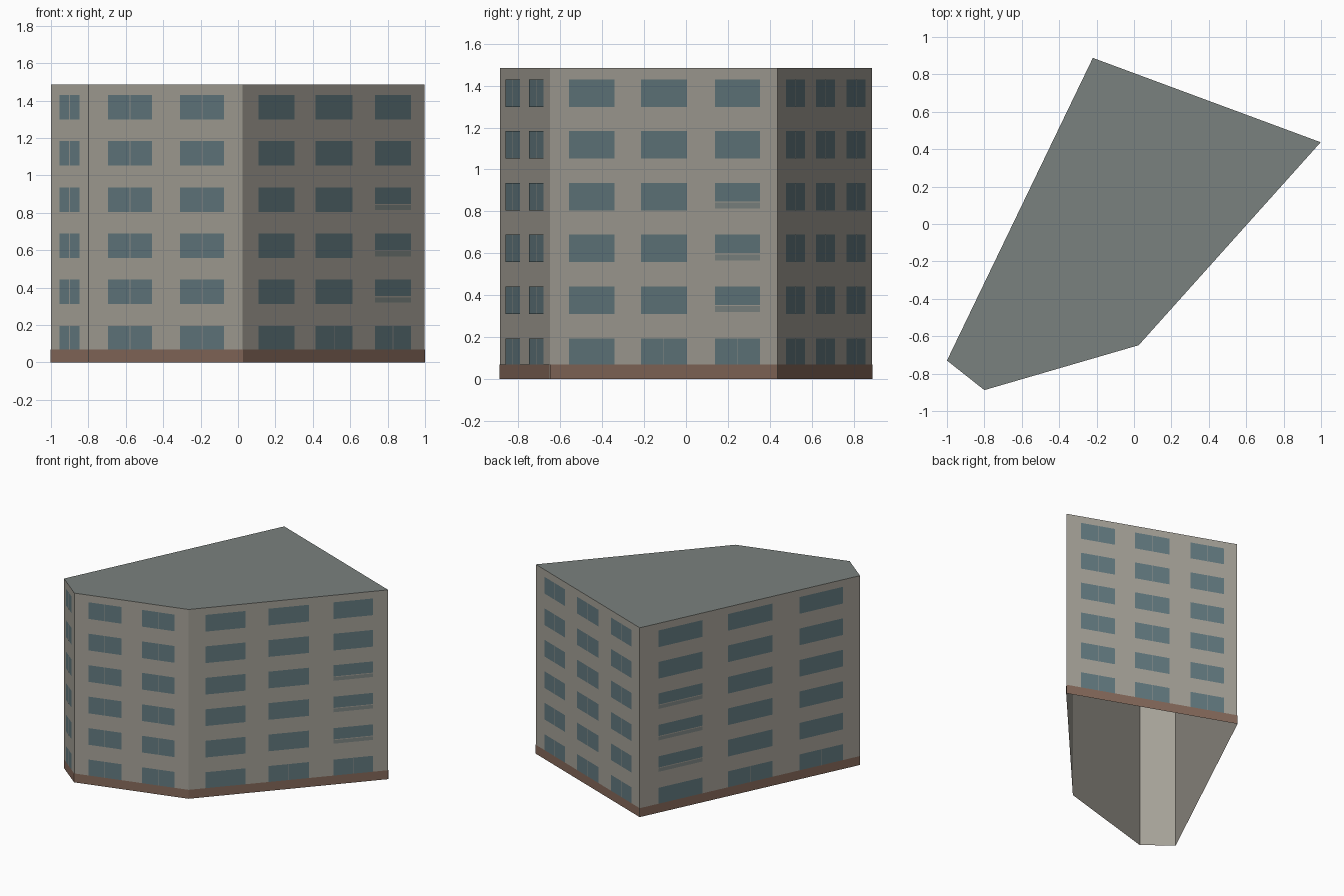
import bpy
from mathutils import Vector

if "Cube" in bpy.data.objects:
    bpy.data.objects.remove(bpy.data.objects["Cube"])

H = 1.485
CORNERS = [Vector(c) for c in
           [(-1, -.73), (-.8, -.888), (.025, -.648), (.998, .437), (-.22, .888)]]
N = len(CORNERS)


def material(name, rgb):
    m = bpy.data.materials.new(name)
    m.diffuse_color = (*rgb, 1)
    m.use_nodes = True
    m.node_tree.nodes["Principled BSDF"].inputs["Base Color"].default_value = m.diffuse_color
    return m


WALL = material("wall", (.38, .36, .315))
ROOF = material("roof", (.195, .22, .21))
BASE = material("base_brown", (.24, .145, .105))
GLASS = material("glass", (.125, .195, .215))
FRAME = material("frame", (.30, .31, .29))
LEDGE = material("ledge", (.22, .25, .24))


def mesh_object(name, verts, faces, mat):
    me = bpy.data.meshes.new(name)
    me.from_pydata(verts, [], faces)
    me.materials.append(mat)
    ob = bpy.data.objects.new(name, me)
    bpy.context.collection.objects.link(ob)
    return ob


class Panels:
    """Collects flat rectangles lying just outside the walls."""
    def __init__(self, name, mat, offset):
        self.name, self.mat, self.offset = name, mat, offset
        self.verts, self.faces = [], []

    def add(self, wall, t0, t1, z0, z1):
        a, b = CORNERS[wall], CORNERS[(wall + 1) % N]
        d = (b - a).normalized()
        out = Vector((d.y, -d.x)) * self.offset
        p, q = a.lerp(b, t0) + out, a.lerp(b, t1) + out
        n = len(self.verts)
        self.verts += [(*p, z0), (*q, z0), (*q, z1), (*p, z1)]
        self.faces.append((n, n + 1, n + 2, n + 3))

    def build(self):
        mesh_object(self.name, self.verts, self.faces, self.mat)


# Walls, open at the bottom, and flat roof
ring = [(*c, 0) for c in CORNERS] + [(*c, H) for c in CORNERS]
mesh_object("walls", ring,
            [(i, (i + 1) % N, (i + 1) % N + N, i + N) for i in range(N)], WALL)
mesh_object("roof", [(*c, H) for c in CORNERS], [tuple(range(N))], ROOF)

base = Panels("base_band", BASE, .002)
glass = Panels("windows", GLASS, .002)
frames = Panels("window_mullions", FRAME, .003)
ledges = Panels("balcony_ledges", LEDGE, .002)

# Window columns per wall, as fractions of the wall length
THREE = [(.085, .284), (.40, .603), (.725, .923)]
COLUMNS = [[(.24, .77)], [(.125, .412), (.592, .879)], THREE, THREE, THREE]
BALCONY = {2: 2, 4: 0}   # wall: column with shortened windows

for wall, cols in enumerate(COLUMNS):
    base.add(wall, 0, 1, 0, .07)
    length = (CORNERS[(wall + 1) % N] - CORNERS[wall]).length
    for floor in range(6):
        top = .195 + .247 * floor
        bottom = max(.07, top - .131)
        for c, (t0, t1) in enumerate(cols):
            low = bottom
            if BALCONY.get(wall) == c and 1 <= floor <= 3:
                low = top - .088
                ledges.add(wall, t0, t1, top - .122, low - .006)
            glass.add(wall, t0, t1, low, top)
            # Thin centre bars
            if wall not in BALCONY or (floor == 0 and c > 0):
                mid, w = (t0 + t1) / 2, .0025 / length
                frames.add(wall, mid - w, mid + w, low, top)

for part in (base, glass, frames, ledges):
    part.build()
